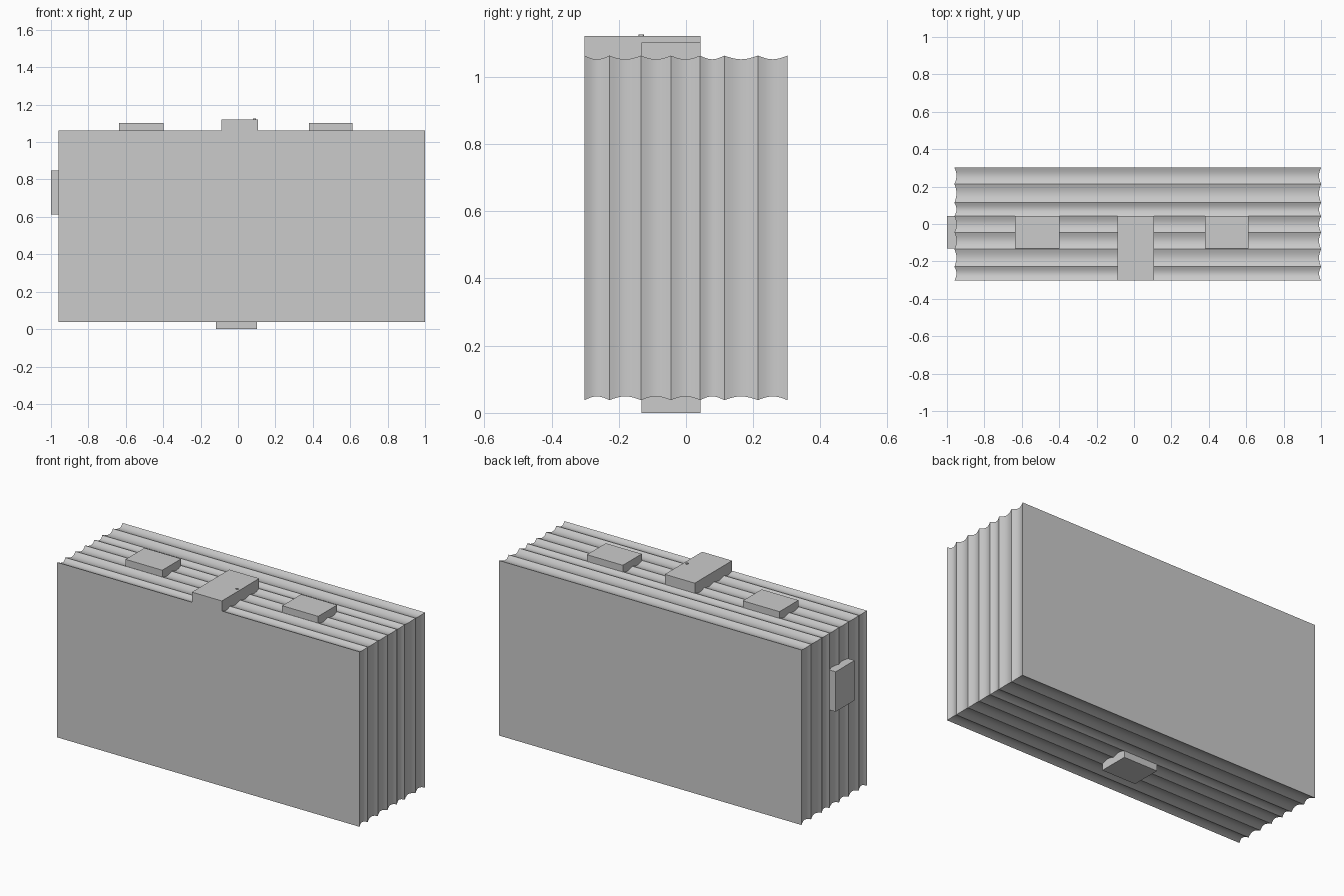
import bpy
import bmesh
import math

cube = bpy.data.objects.get("Cube")
if cube:
    bpy.data.objects.remove(cube, do_unlink=True)

grey = bpy.data.materials.new("plain grey")
grey.use_nodes = True
colour = (0.6, 0.6, 0.6, 1)
grey.diffuse_color = colour
grey.node_tree.nodes["Principled BSDF"].inputs["Base Color"].default_value = colour


def add_object(name, bm):
    bmesh.ops.recalc_face_normals(bm, faces=bm.faces)
    mesh = bpy.data.meshes.new(name)
    bm.to_mesh(mesh)
    bm.free()
    mesh.materials.append(grey)
    obj = bpy.data.objects.new(name, mesh)
    bpy.context.collection.objects.link(obj)
    return obj


def add_box(name, x, y, z):
    bm = bmesh.new()
    bmesh.ops.create_cube(bm, size=1)
    for v in bm.verts:
        for i, (low, high) in enumerate((x, y, z)):
            v.co[i] = low if v.co[i] < 0 else high
    return add_object(name, bm)


# Fluted case: rectangular rings along y, drawn in between sharp ridges
LEFT, RIGHT, BOTTOM, TOP = -0.96, 1.0, 0.038, 1.063
RIDGES = [-0.302, -0.228, -0.134, -0.045, 0.042, 0.114, 0.214, 0.302]
DEPTH, STEPS = 0.011, 8

stations = [(RIDGES[0], 0)]
for a, b in zip(RIDGES, RIDGES[1:]):
    for k in range(1, STEPS + 1):
        t = k / STEPS
        stations.append((a + (b - a) * t, DEPTH * math.sin(math.pi * t)))

bm = bmesh.new()
rings = []
for y, d in stations:
    corners = ((LEFT + d, BOTTOM + d), (RIGHT - d, BOTTOM + d),
               (RIGHT - d, TOP - d), (LEFT + d, TOP - d))
    rings.append([bm.verts.new((x, y, z)) for x, z in corners])
for r, s in zip(rings, rings[1:]):
    for i in range(4):
        j = (i + 1) % 4
        bm.faces.new((r[i], r[j], s[j], s[i]))
bm.faces.new(rings[0])
bm.faces.new(rings[-1])
case = add_object("fluted_case", bm)
bpy.context.view_layer.objects.active = case
case.select_set(True)
bpy.ops.object.shade_smooth_by_angle(angle=math.radians(30))
case.select_set(False)

# Tabs around the rim, sunk slightly into the flutes
TAB_Y = (-0.132, 0.043)
SINK = 0.03
add_box("top_right_tab", (-0.636, -0.398), TAB_Y, (TOP - SINK, 1.102))
add_box("top_left_tab", (0.379, 0.612), TAB_Y, (TOP - SINK, 1.102))
add_box("bottom_tab", (-0.118, 0.101), TAB_Y, (0, BOTTOM + SINK))
add_box("side_tab", (-1.0, LEFT + SINK), TAB_Y, (0.613, 0.847))

# Central catch reaching the front edge, with a tiny pin
add_box("top_catch", (-0.087, 0.107), (-0.302, 0.043), (TOP - SINK, 1.122))
bm = bmesh.new()
bmesh.ops.create_cone(bm, cap_ends=True, segments=16, radius1=0.008,
                      radius2=0.008, depth=0.016)
bmesh.ops.translate(bm, verts=bm.verts, vec=(0.088, -0.133, 1.118))
add_object("catch_pin", bm)
